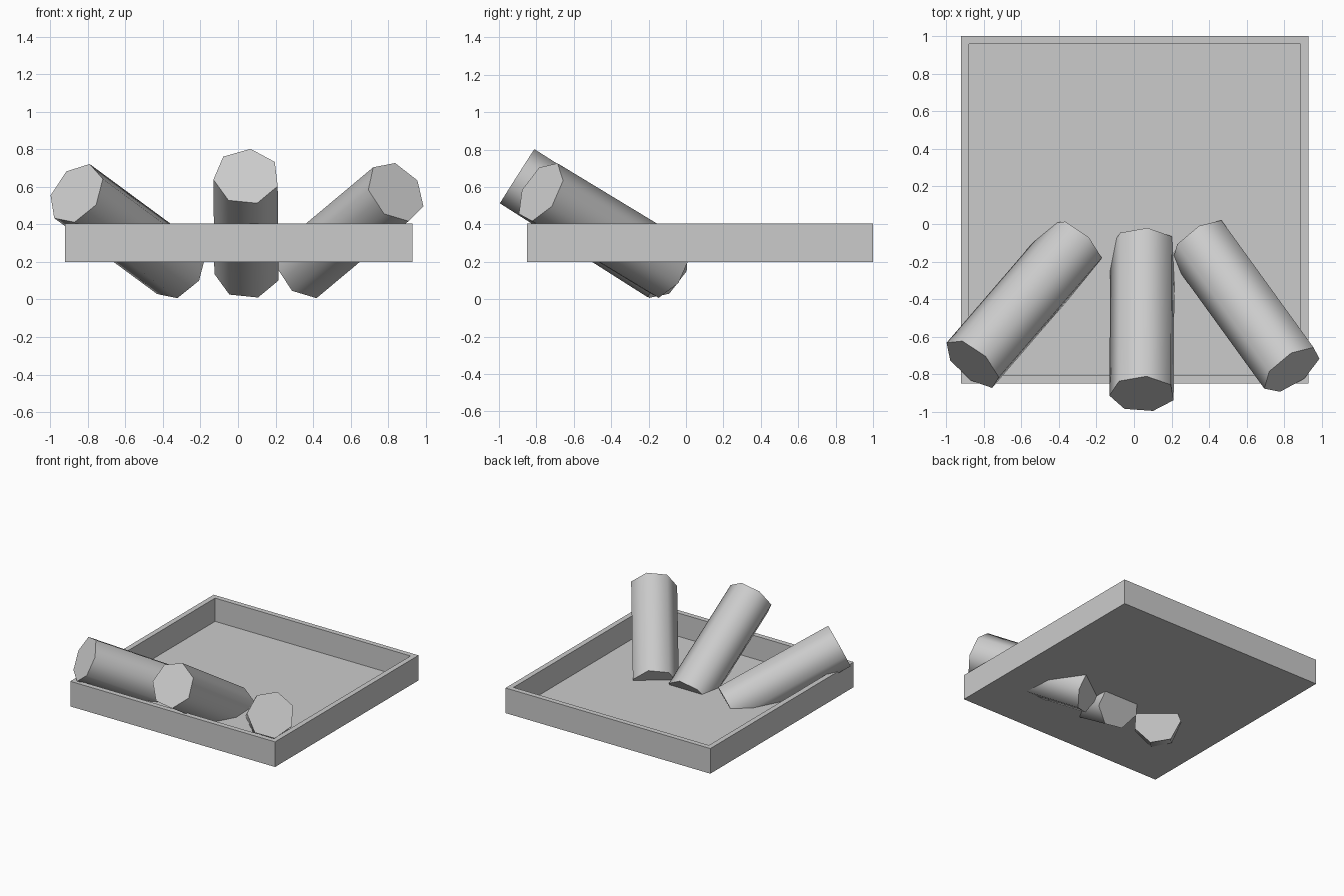
import bpy, bmesh, math
from mathutils import Vector, Matrix

if "Cube" in bpy.data.objects:
    bpy.data.objects.remove(bpy.data.objects["Cube"])


def add_object(name, bm):
    bmesh.ops.recalc_face_normals(bm, faces=bm.faces)
    mesh = bpy.data.meshes.new(name)
    bm.to_mesh(mesh)
    bm.free()
    obj = bpy.data.objects.new(name, mesh)
    bpy.context.collection.objects.link(obj)
    return obj


def tray(x0, x1, y0, y1, z0, z1, wall, depth):
    # Box with its top inset for the rim and pushed down to the floor
    bm = bmesh.new()
    centre = Vector(((x0 + x1) / 2, (y0 + y1) / 2, (z0 + z1) / 2))
    size = Matrix.Diagonal((x1 - x0, y1 - y0, z1 - z0, 1))
    bmesh.ops.create_cube(bm, size=1, matrix=Matrix.Translation(centre) @ size)
    top = max(bm.faces, key=lambda f: f.calc_center_median().z)
    bmesh.ops.inset_region(bm, faces=[top], thickness=wall)
    floor = bmesh.ops.extrude_face_region(bm, geom=[top])
    verts = [v for v in floor["geom"] if isinstance(v, bmesh.types.BMVert)]
    bmesh.ops.translate(bm, verts=verts, vec=(0, 0, -depth))
    if top.is_valid:
        bmesh.ops.delete(bm, geom=[top], context="FACES_ONLY")
    return add_object("tray", bm)


def roll(name, start, axis, corner, radius=0.177, sides=7):
    # Closed prism along axis; corner points from the centre to one cap vertex
    start, axis, corner = Vector(start), Vector(axis), Vector(corner)
    n = axis.normalized()
    u = (corner - n * corner.dot(n)).normalized()
    v = n.cross(u)
    bm = bmesh.new()
    near = []
    for i in range(sides):
        a = 2 * math.pi * i / sides
        near.append(bm.verts.new(start + radius * (math.cos(a) * u + math.sin(a) * v)))
    far = [bm.verts.new(p.co + axis) for p in near]
    bm.faces.new(near)
    bm.faces.new(far)
    for i in range(sides):
        j = (i + 1) % sides
        side = bm.faces.new((near[i], near[j], far[j], far[i]))
        side.smooth = True
    return add_object(name, bm)


# Shallow tray
tray(-0.92, 0.93, -0.85, 1.0, 0.2, 0.405, 0.06, 0.19)

# Three seven-sided rolls leaning over the front wall
roll("left_roll", (-0.861, -0.744, 0.564), (0.548, 0.636, -0.404), (0.146, -0.08, 0.085))
roll("middle_roll", (0.045, -0.905, 0.654), (0.005, 0.79, -0.502), (0.0215, 0.09, 0.149))
roll("right_roll", (0.84, -0.777, 0.574), (-0.49, 0.677, -0.41), (0.15, 0.054, -0.074))
